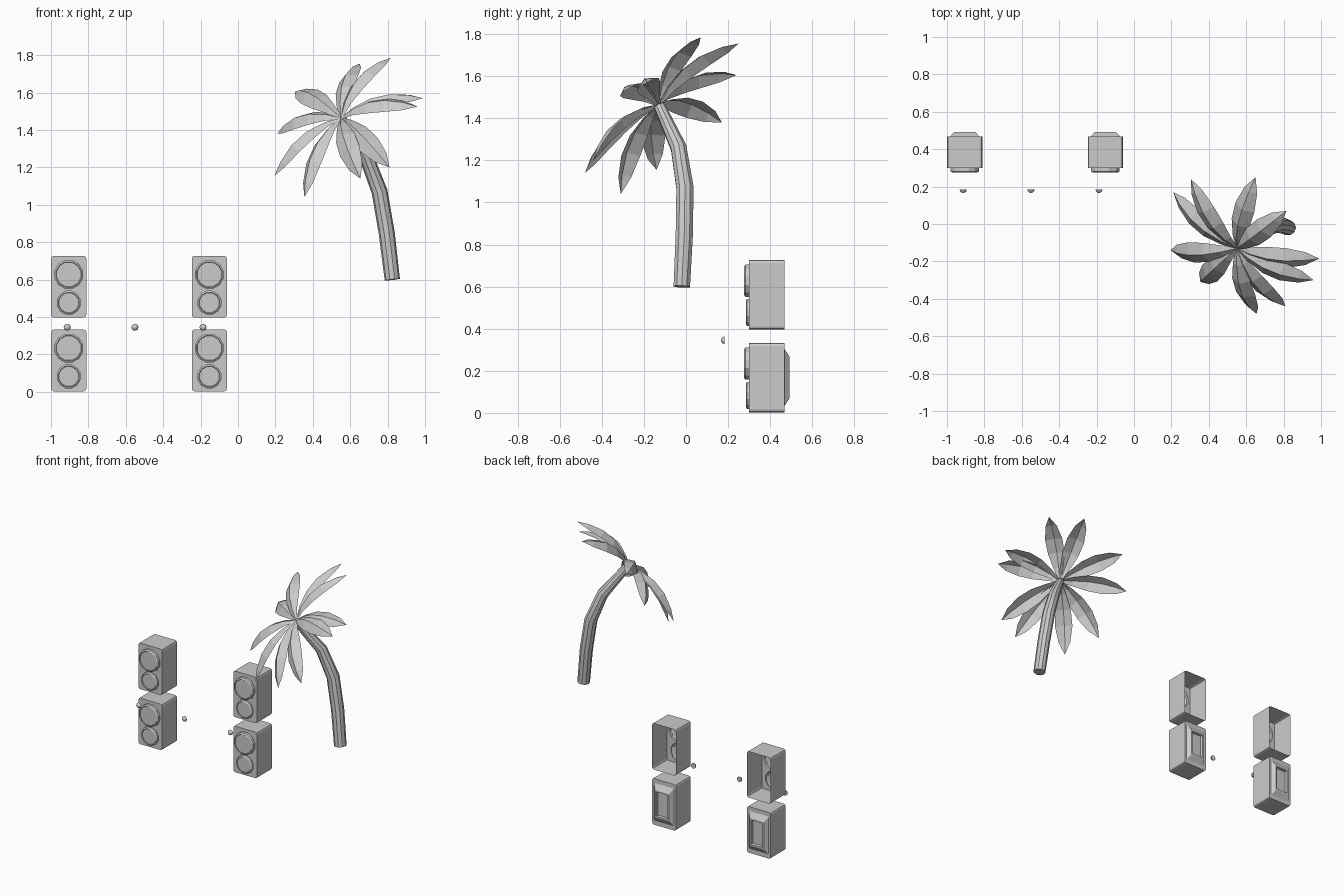
import bpy, bmesh, math
from mathutils import Vector

if "Cube" in bpy.data.objects:
    bpy.data.objects.remove(bpy.data.objects["Cube"])

grey = bpy.data.materials.new("plain grey")
grey.diffuse_color = (0.6, 0.6, 0.6, 1)
grey.use_nodes = True
grey.node_tree.nodes["Principled BSDF"].inputs["Base Color"].default_value = grey.diffuse_color


def finish(bm, name, smooth=None, solid=True):
    """Turn a bmesh into a named object."""
    if solid:
        bmesh.ops.recalc_face_normals(bm, faces=bm.faces)
    me = bpy.data.meshes.new(name)
    bm.to_mesh(me)
    bm.free()
    me.materials.append(grey)
    ob = bpy.data.objects.new(name, me)
    bpy.context.collection.objects.link(ob)
    if smooth:
        bpy.context.view_layer.objects.active = ob
        ob.select_set(True)
        bpy.ops.object.shade_smooth_by_angle(angle=math.radians(smooth))
        ob.select_set(False)
    return ob


def circle(bm, x, y, z, r, n=12):
    return [bm.verts.new((x + r * math.sin(math.tau * (i + .5) / n), y,
                          z + r * math.cos(math.tau * (i + .5) / n))) for i in range(n)]


def rounded(bm, x, y, z, w, h, r):
    """Rectangle loop in the xz plane with rounded corners."""
    ring = []
    for k, (sx, sz) in enumerate(((1, 1), (-1, 1), (-1, -1), (1, -1))):
        for j in range(3):
            a = math.pi / 2 * k + math.pi / 4 * j
            ring.append(bm.verts.new((x + sx * (w - r) + r * math.cos(a), y,
                                      z + sz * (h - r) + r * math.sin(a))))
    return ring


def bridge(bm, a, b):
    n = len(a)
    for i in range(n):
        bm.faces.new((a[i], a[(i + 1) % n], b[(i + 1) % n], b[i]))


def loop_edges(bm, ring):
    es = []
    for i in range(len(ring)):
        pair = (ring[i], ring[(i + 1) % len(ring)])
        es.append(bm.edges.get(pair) or bm.edges.new(pair))
    return es


def speaker(name, x, z, backed):
    bm = bmesh.new()
    # cabinet walls
    front = rounded(bm, x, .30, z, .094, .165, .014)
    back = rounded(bm, x, .468, z, .094, .165, .014)
    bridge(bm, front, back)
    edges = loop_edges(bm, front)
    # round drivers: flared rim, then a slightly sunk cone
    for dz, r, out in ((.066, .079, .276), (-.085, .066, .284)):
        rings = [circle(bm, x, y, z + dz, rr) for y, rr in
                 ((.30, r), (out + .006, r), (out, r - .009), (out + .004, r - .012))]
        for a, b in zip(rings, rings[1:]):
            bridge(bm, a, b)
        bm.faces.new(rings[-1])
        edges += loop_edges(bm, rings[0])
    bmesh.ops.triangle_fill(bm, use_beauty=True, edges=edges)
    # raised back panel with a sunk middle
    if backed:
        prev = back
        for y, w, h in ((.468, .078, .135), (.492, .056, .098),
                        (.492, .045, .088), (.472, .043, .086)):
            ring = rounded(bm, x, y, z, w, h, .004)
            bridge(bm, prev, ring)
            prev = ring
        bm.faces.new(prev)
    finish(bm, name)


for side, x in (("left", -.905), ("right", -.153)):
    speaker(side + "_lower_speaker", x, .168, True)
    speaker(side + "_upper_speaker", x, .562, False)

# small half-round knobs
for i, x in enumerate((-.913, -.551, -.187)):
    bm = bmesh.new()
    prev = circle(bm, x, .184, .345, .019, 10)
    bm.faces.new(prev)
    for a in (30, 60):
        t = math.radians(a)
        ring = circle(bm, x, .184 - .018 * math.sin(t), .345, .019 * math.cos(t), 10)
        bridge(bm, prev, ring)
        prev = ring
    tip = bm.verts.new((x, .166, .345))
    for k in range(10):
        bm.faces.new((prev[k], prev[(k + 1) % 10], tip))
    finish(bm, "knob_%d" % (i + 1), 40)

# curved trunk
bm = bmesh.new()
path = [Vector(p) for p in ((.825, -.02, .60), (.795, -.008, .85), (.757, -.005, 1.07),
                            (.685, -.035, 1.26), (.555, -.125, 1.455))]
radii = (.041, .043, .043, .039, .028)
prev = None
for i, (p, r) in enumerate(zip(path, radii)):
    d = (path[min(i + 1, 4)] - path[max(i - 1, 0)]).normalized()
    u = d.cross(Vector((0, 1, 0))).normalized()
    v = d.cross(u)
    ring = [bm.verts.new(p + r * (u * math.cos(math.tau * k / 10) + v * math.sin(math.tau * k / 10)))
            for k in range(10)]
    if prev:
        bridge(bm, prev, ring)
    else:
        bm.faces.new(ring)
    prev = ring
bm.faces.new(prev)
finish(bm, "trunk", 30)

# palm leaves: arched midrib with both halves folded down
crown = Vector((.55, -.13, 1.465))
axis = Vector((-.5, -.42, .75)).normalized()
tips = ((.21, .17, 1.38), (.305, .24, 1.605), (.65, .25, 1.755), (.815, .07, 1.785),
        (.99, -.185, 1.57), (.96, -.30, 1.525), (.81, -.44, 1.20), (.655, -.48, 1.14),
        (.355, -.31, 1.04), (.195, -.14, 1.155))
widths = ((0, .008), (.18, .032), (.4, .056), (.62, .06), (.84, .04))
for i, t in enumerate(tips):
    bm = bmesh.new()
    span = Vector(t) - crown
    side = axis.cross(span).normalized()
    up = span.cross(side).normalized()
    prev = None
    for f, w in widths:
        mid = crown + span * f + up * .3 * f * (1 - f)
        row = [bm.verts.new(mid + side * w * s - up * w * .55 * abs(s)) for s in (-1, 0, 1)]
        if prev:
            for k in (0, 1):
                bm.faces.new((prev[k], row[k], row[k + 1], prev[k + 1]))
        prev = row
    tip = bm.verts.new(t)
    for k in (0, 1):
        bm.faces.new((prev[k], tip, prev[k + 1]))
    bmesh.ops.reverse_faces(bm, faces=[f for f in bm.faces if f.normal.dot(up) < 0])
    bm.normal_update()
    if sum(f.normal.dot(up) for f in bm.faces) < 0:
        bmesh.ops.reverse_faces(bm, faces=bm.faces)
    finish(bm, "palm_leaf_%d" % (i + 1), solid=False)
